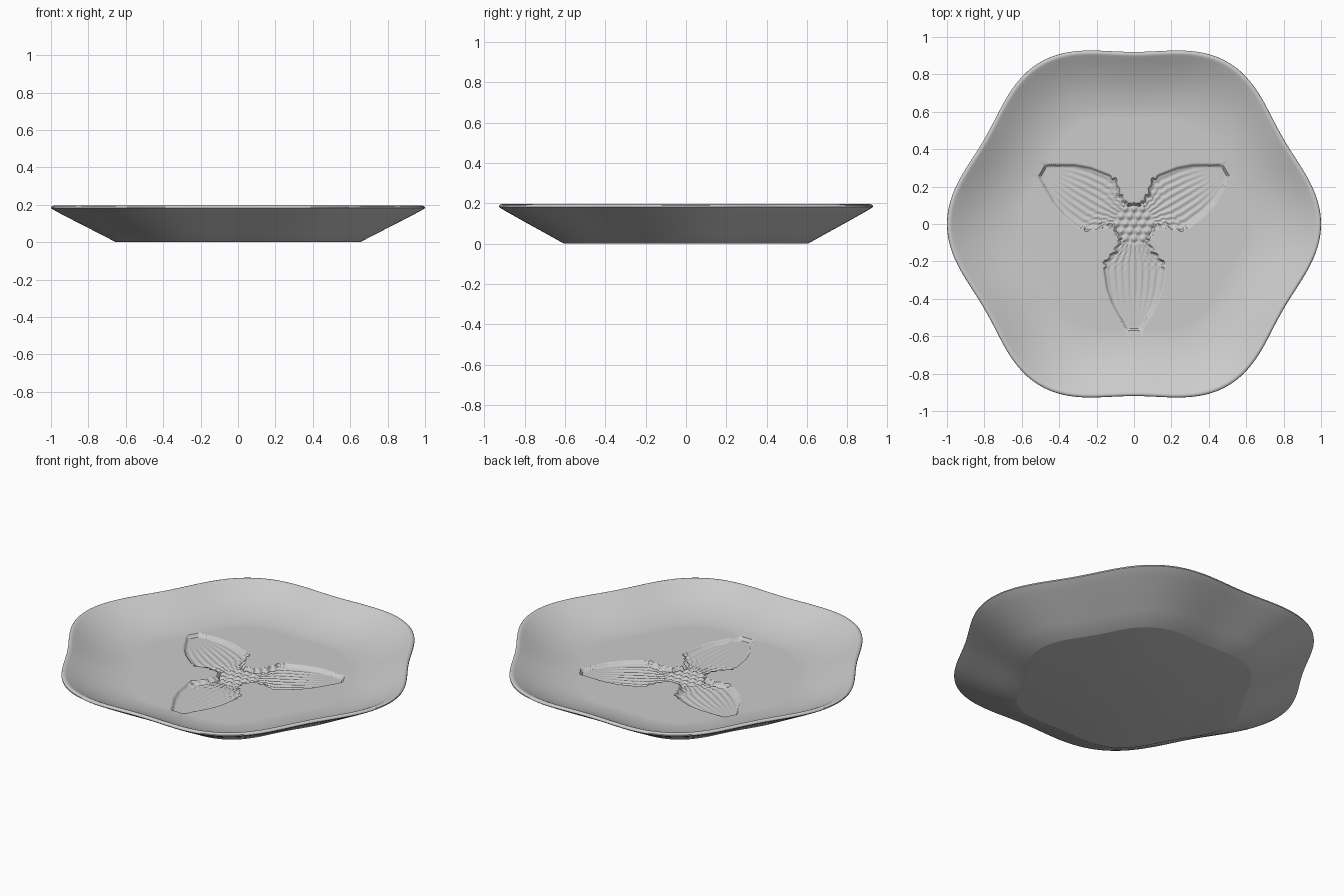
import bpy
import bmesh
import math

if "Cube" in bpy.data.objects:
    bpy.data.objects.remove(bpy.data.objects["Cube"], do_unlink=True)

SEGMENTS = 480
FLOOR, DEPTH = 0.08, 0.018

# Single glaze colour
glaze = bpy.data.materials.new("plain grey")
glaze.use_nodes = True
grey = (0.6, 0.6, 0.6, 1)
glaze.diffuse_color = grey
glaze.node_tree.nodes["Principled BSDF"].inputs["Base Color"].default_value = grey

# Petal half width at each distance from the centre
PETAL = [(0.05, 0.06), (0.1, 0.09), (0.15, 0.11), (0.2, 0.16), (0.25, 0.165),
         (0.35, 0.15), (0.43, 0.122), (0.52, 0.07), (0.57, 0.04)]
# Dish section: radius scale and height
INNER = [(0.62, 0.08), (0.66, 0.083), (0.7, 0.089), (0.75, 0.099), (0.8, 0.113),
         (0.85, 0.131), (0.9, 0.153), (0.94, 0.173), (0.97, 0.189)]
LIP = [(0.978, 0.193), (0.986, 0.195), (0.994, 0.193), (0.999, 0.188), (1.0, 0.182)]
OUTER = [(0.985, 0.172), (0.95, 0.153), (0.85, 0.101), (0.75, 0.05), (0.655, 0.001), (0.65, 0)]


def smooth(t):
    t = max(0.0, min(1.0, t))
    return t * t * (3 - 2 * t)


def petal_width(d):
    for (d0, w0), (d1, w1) in zip(PETAL, PETAL[1:]):
        if d0 <= d <= d1:
            w = w0 + (w1 - w0) * (d - d0) / (d1 - d0)
            # Scalloped shoulders near the flower centre
            return w + 0.007 * math.sin(d * 160) * smooth((0.26 - d) / 0.05)
    return 0.0


def flower(x, y):
    """Height of the pressed three-petal flower, relative to the floor."""
    r = math.hypot(x, y)
    centre = smooth((0.115 - r) / 0.015)
    petal, ribs = 0.0, 0.0
    for angle in (-90, 30, 150):
        a = math.radians(angle)
        d = x * math.cos(a) + y * math.sin(a)
        u = y * math.cos(a) - x * math.sin(a)
        w = petal_width(d)
        if w and abs(u) < w:
            m = smooth((w - abs(u)) / 0.016) * smooth((0.572 - d) / 0.016)
            if m > petal:
                petal = m
                fade = smooth((0.54 - d) / 0.25)
                ribs = 0.0025 * fade * math.cos(u / w * math.pi * 9)
    # Dotted stamen bumps on a triangular lattice
    bumps = sum(math.cos((x * math.cos(a) + y * math.sin(a)) * 2 * math.pi / 0.04)
                for a in (math.pi / 2, math.pi * 7 / 6, math.pi * 11 / 6))
    relief = max(petal, centre)
    return relief * (-DEPTH + ribs * (1 - centre) + 0.003 * bumps * centre)


# Rings run from the floor centre over the lip to the foot
rings = [(0.006 * i, FLOOR) for i in range(1, 103)] + INNER + LIP + OUTER
floor_rings = 102

bm = bmesh.new()


def ring(scale, z, carved):
    verts = []
    for i in range(SEGMENTS):
        t = 2 * math.pi * i / SEGMENTS
        r = scale * (0.96 + 0.04 * math.cos(6 * t))
        x, y = r * math.cos(t), r * math.sin(t)
        verts.append(bm.verts.new((x, y, z + (flower(x, y) if carved else 0))))
    return verts


loops = [ring(s, z, i < floor_rings) for i, (s, z) in enumerate(rings)]
middle = bm.verts.new((0, 0, FLOOR + flower(0, 0)))
for i in range(SEGMENTS):
    j = (i + 1) % SEGMENTS
    bm.faces.new((middle, loops[0][i], loops[0][j]))
    for a, b in zip(loops, loops[1:]):
        bm.faces.new((a[i], b[i], b[j], a[j]))
# Flat base
bm.faces.new(list(reversed(loops[-1])))

mesh = bpy.data.meshes.new("wavy_dish")
bm.to_mesh(mesh)
bm.free()
mesh.materials.append(glaze)
dish = bpy.data.objects.new("wavy_dish", mesh)
bpy.context.collection.objects.link(dish)
bpy.context.view_layer.objects.active = dish
dish.select_set(True)
bpy.ops.object.shade_smooth_by_angle(angle=math.radians(35))
